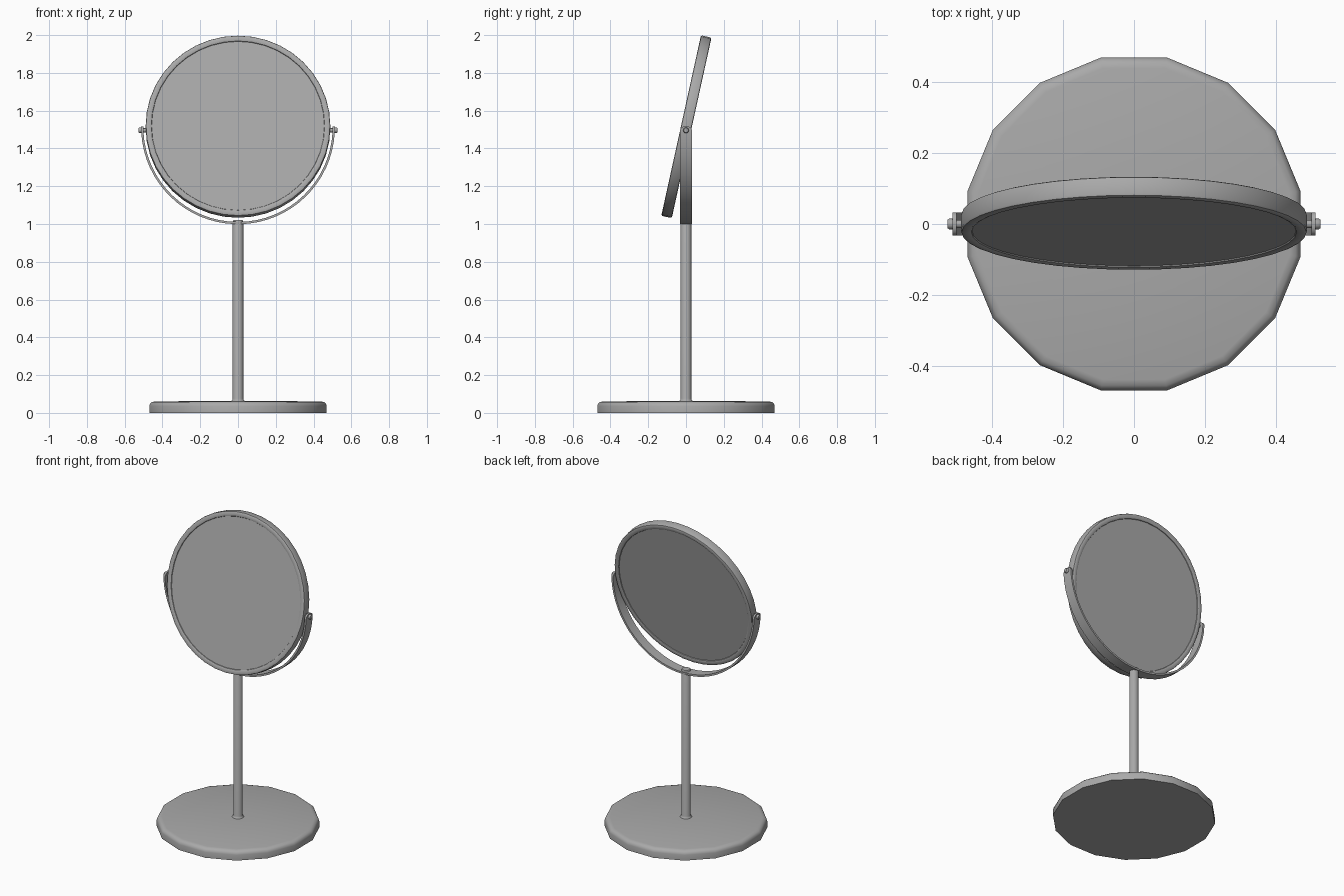
import bpy, bmesh, math

if "Cube" in bpy.data.objects:
    bpy.data.objects.remove(bpy.data.objects["Cube"])

grey = bpy.data.materials.new("satin grey")
grey.diffuse_color = (0.4, 0.4, 0.4, 1)
grey.use_nodes = True
grey.node_tree.nodes["Principled BSDF"].inputs["Base Color"].default_value = grey.diffuse_color


def finish(bm, name, angle=40):
    bmesh.ops.remove_doubles(bm, verts=bm.verts, dist=1e-5)
    bmesh.ops.recalc_face_normals(bm, faces=bm.faces)
    me = bpy.data.meshes.new(name)
    bm.to_mesh(me)
    bm.free()
    me.materials.append(grey)
    ob = bpy.data.objects.new(name, me)
    bpy.context.collection.objects.link(ob)
    bpy.ops.object.select_all(action='DESELECT')
    ob.select_set(True)
    bpy.context.view_layer.objects.active = ob
    bpy.ops.object.shade_smooth_by_angle(angle=math.radians(angle))
    return ob


def lathe(name, profile, segs, phase=0.0, closed=False):
    """Revolve (radius, height) points round z; open profiles get end caps."""
    bm = bmesh.new()
    rings = []
    for r, z in profile:
        rings.append([bm.verts.new((r * math.cos(phase + math.tau * i / segs),
                                    r * math.sin(phase + math.tau * i / segs), z))
                      for i in range(segs)])
    pairs = list(zip(rings, rings[1:]))
    if closed:
        pairs.append((rings[-1], rings[0]))
    for a, b in pairs:
        for i in range(segs):
            j = (i + 1) % segs
            bm.faces.new((a[i], a[j], b[j], b[i]))
    if not closed:
        bm.faces.new(rings[0])
        bm.faces.new(rings[-1])
    return finish(bm, name)


# Sixteen-sided base with a rounded top edge
lathe("base", [(0.479, 0), (0.479, 0.036), (0.475, 0.048), (0.465, 0.057),
               (0.448, 0.061), (0.04, 0.063)], 16, math.pi / 16)

# Pole with a small flare at the foot and a rounded tip
lathe("pole", [(0.038, 0.06), (0.031, 0.067), (0.028, 0.076), (0.028, 1.014),
               (0.024, 1.021)], 16)

# Mirror: rounded rim plus a glass disc showing on both sides
rim = [(0.456, 0.020), (0.459, 0.026), (0.465, 0.0285), (0.481, 0.0285),
       (0.487, 0.026), (0.489, 0.020)]
rim += [(r, -z) for r, z in reversed(rim)]
parts = [lathe("mirror_rim", rim, 40, closed=True),
         lathe("mirror_glass", [(0.459, -0.0225), (0.459, 0.0225)], 40)]
for ob in parts:
    ob.rotation_euler.x = math.radians(77.6)
    ob.location = (0, 0.002, 1.515)

# Yoke: half-circle flat strap with rounded ends
bm = bmesh.new()
R, T, W, CZ, END = 0.513, 0.012, 0.033, 1.512, 0.5
stations = [0.5, 1.2, 2, 3] + [4 + 86 * i / 16 for i in range(17)]
angles = [-a + 1 for a in stations]
angles += [-180 - a for a in reversed(angles[:-1])]
sections = []
for a in angles:
    t = math.radians(a)
    d = min(abs(a - 0.7), abs(-180.7 - a)) * math.radians(1) * R
    w = W * math.sqrt(max(0.12, 1 - max(0, 1 - d / 0.027) ** 2))
    sections.append([bm.verts.new((r * math.cos(t), y, CZ + r * math.sin(t)))
                     for r, y in ((R, -w), (R, w), (R - T, w), (R - T, -w))])
for a, b in zip(sections, sections[1:]):
    for i in range(4):
        j = (i + 1) % 4
        bm.faces.new((a[i], a[j], b[j], b[i]))
bm.faces.new(sections[0])
bm.faces.new(sections[-1])
finish(bm, "yoke")

# Pivot screws joining yoke and mirror on each side
for side, label in ((-1, "left"), (1, "right")):
    pin = lathe("pivot_" + label, [(0.011, 0.478), (0.011, 0.511), (0.015, 0.511),
                                   (0.015, 0.522), (0.012, 0.526)], 16)
    pin.rotation_euler.y = side * math.pi / 2
    pin.location.z = 1.496
